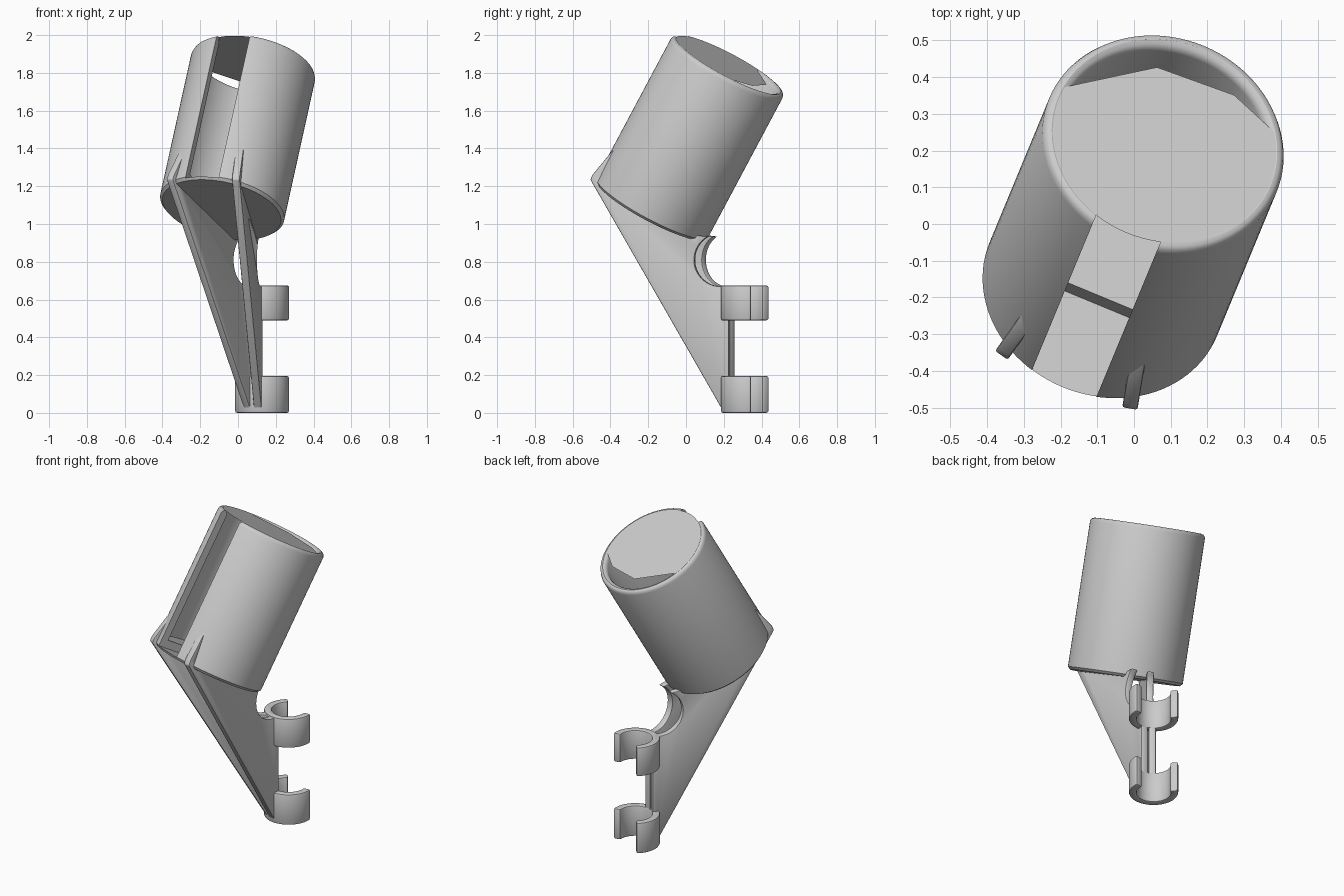
import bpy, bmesh, math
from math import sin, cos, radians, pi
from mathutils import Matrix, Vector

if "Cube" in bpy.data.objects:
    bpy.data.objects.remove(bpy.data.objects["Cube"])

TILT = Matrix.Rotation(radians(-22.5), 4, 'Z') @ Matrix.Rotation(radians(-30), 4, 'X')
AXIS = TILT.to_3x3() @ Vector((0, 0, 1))
LENGTH, R_OUT, R_IN, FLOOR = 0.886, 0.335, 0.29, 0.06
CUP = Matrix.Translation(Vector((0.083, 0.225, 1.842)) - LENGTH * AXIS) @ TILT
CLIP_C = Vector((0.1275, 0.3275, 0))


def make(name, bm, matrix):
    bmesh.ops.recalc_face_normals(bm, faces=bm.faces)
    me = bpy.data.meshes.new(name)
    bm.to_mesh(me)
    bm.free()
    ob = bpy.data.objects.new(name, me)
    bpy.context.collection.objects.link(ob)
    ob.matrix_world = matrix
    return ob


def finish(ob, mod=None):
    """Apply the modifier, then shade smooth with sharp edges kept."""
    bpy.ops.object.select_all(action='DESELECT')
    bpy.context.view_layer.objects.active = ob
    ob.select_set(True)
    if mod:
        bpy.ops.object.modifier_apply(modifier=mod.name)
    bpy.ops.object.shade_smooth_by_angle(angle=radians(30))


def prism(name, pts, direction, matrix, bevel):
    """Extrude a flat outline and round its edges."""
    bm = bmesh.new()
    face = bm.faces.new([bm.verts.new(p) for p in pts])
    ext = bmesh.ops.extrude_face_region(bm, geom=[face])
    bmesh.ops.translate(bm, vec=direction,
                        verts=[v for v in ext['geom'] if isinstance(v, bmesh.types.BMVert)])
    ob = make(name, bm, matrix)
    mod = ob.modifiers.new("round", 'BEVEL')
    mod.width, mod.segments, mod.limit_method = bevel, 2, 'ANGLE'
    mod.angle_limit = radians(35)
    finish(ob, mod)
    return ob


# Cup: lathed wall with rounded lip and chamfered base
T = LENGTH
profile = [(0, 0), (0.32, 0), (R_OUT, 0.015), (R_OUT, T - 0.022), (0.3295, T - 0.008),
           (0.322, T - 0.002), (0.313, T), (0.302, T - 0.004), (0.294, T - 0.012),
           (R_IN, T - 0.024), (R_IN, FLOOR), (0, FLOOR)]
bm = bmesh.new()
edges = []
vs = [bm.verts.new((r, 0, s)) for r, s in profile]
for a, b in zip(vs, vs[1:]):
    edges.append(bm.edges.new((a, b)))
bmesh.ops.spin(bm, geom=vs + edges, cent=(0, 0, 0), axis=(0, 0, 1), angle=2 * pi,
               steps=96, use_merge=True)
bmesh.ops.remove_doubles(bm, verts=bm.verts, dist=1e-5)
cup = make("cup", bm, CUP)

# Handle slot, cut through the front wall and part of the floor
bm = bmesh.new()
bmesh.ops.create_cube(bm, size=1, matrix=Matrix.Translation((0, -0.3, 0.512))
                      @ Matrix.Diagonal((0.19, 0.5, 1.0, 1)))
cutter = make("slot_cutter", bm, CUP)
cutter.hide_render = True
mod = cup.modifiers.new("slot", 'BOOLEAN')
mod.operation, mod.object, mod.solver = 'DIFFERENCE', cutter, 'EXACT'
finish(cup, mod)
bpy.data.objects.remove(cutter)

# Thin lid across the rim, open along the back
bm = bmesh.new()
arc = [radians(31 - 218 * i / 60) for i in range(61)]
pts = [(0.311 * cos(a), 0.311 * sin(a)) for a in arc] + [(-0.096, 0.207), (0.127, 0.219)]
bm.faces.new([bm.verts.new((x, y, T - 0.001)) for x, y in reversed(pts)])
make("rim_lid", bm, CUP)

# Two support ribs fanned around the clip axis; outline is (distance, height)
notch = [(0.145 + 0.14 * cos(a), 0.81 + 0.14 * sin(a))
         for a in (radians(62 - 152 * i / 20) for i in range(21))]
outline = ([(0.1, 0), (0.125, 0), (0.843, 1.235), (0.83, 1.262), (0.715, 1.40), (0.695, 1.385),
            (0.775, 1.25), (0.75, 1.195), (0.30, 0.943)] + notch + [(0.1, 0.672)])
W = 0.042
for side, az in (("left", 234.5), ("right", 260.5)):
    m = Matrix.Translation(CLIP_C) @ Matrix.Rotation(radians(az), 4, 'Z')
    prism(side + "_rib", [(d, -W / 2, z) for d, z in outline], (0, W, 0), m, 0.007)

# Two C-shaped tube clips, open toward the back
R1, R2, N = 0.1425, 0.097, 40
sweep = [radians(67.5 + 60 + 240 * i / N) for i in range(N + 1)]
ring = [(R1 * cos(a), R1 * sin(a), 0) for a in sweep]
ring += [(R2 * cos(a), R2 * sin(a), 0) for a in reversed(sweep)]
for name, z0, z1 in (("lower_clip", 0, 0.195), ("upper_clip", 0.49, 0.675)):
    prism(name, ring, (0, 0, z1 - z0), Matrix.Translation(CLIP_C + Vector((0, 0, z0))), 0.012)
